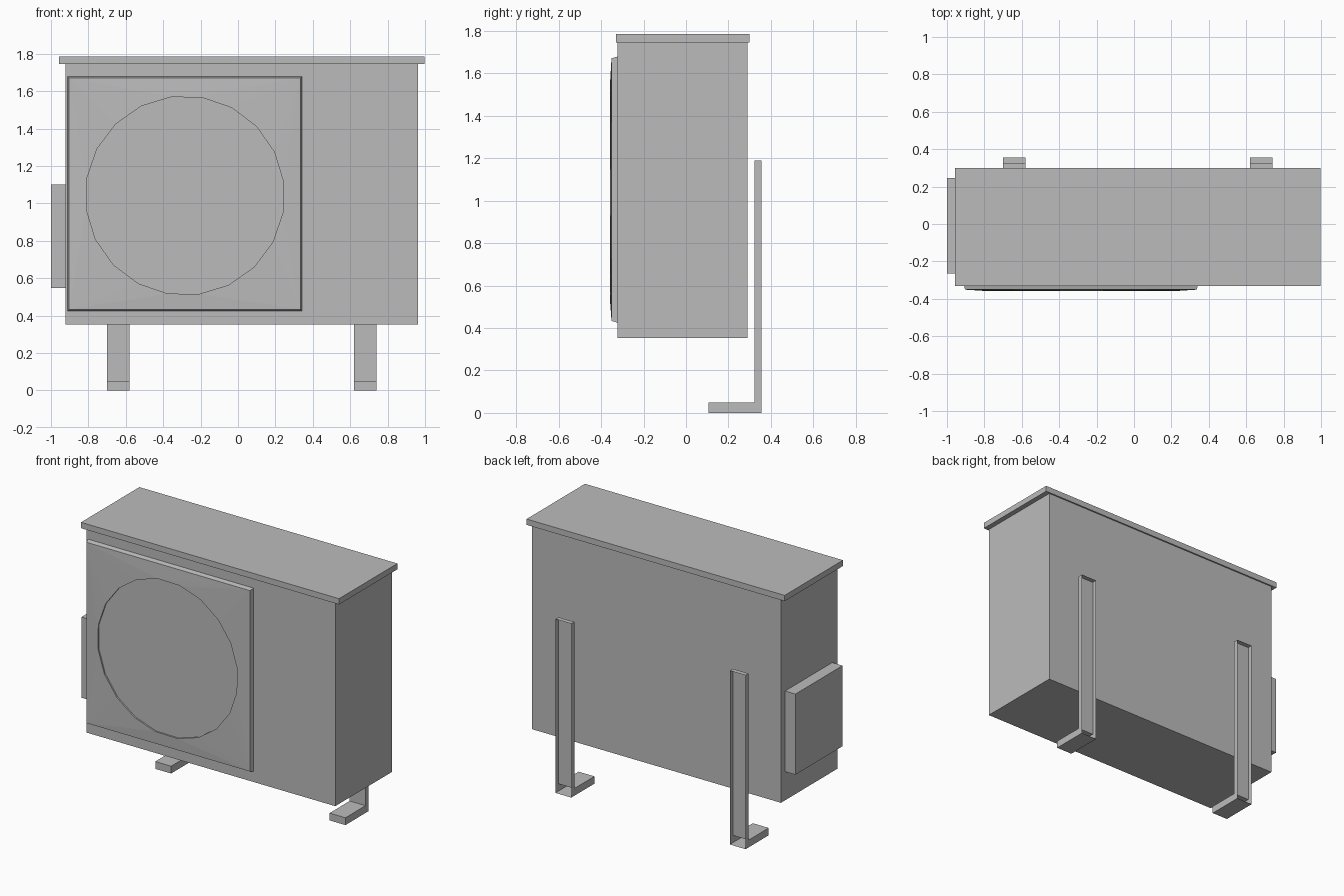
import bpy, bmesh
from math import cos, sin, radians

cube = bpy.data.objects.get("Cube")
if cube:
    bpy.data.objects.remove(cube, do_unlink=True)

GREY = (0.5, 0.5, 0.5, 1)
paint = bpy.data.materials.new("grey_metal")
paint.use_nodes = True
paint.diffuse_color = GREY
for node in paint.node_tree.nodes:
    if node.type == 'BSDF_PRINCIPLED':
        node.inputs["Base Color"].default_value = GREY


def finish(name, bm):
    bmesh.ops.recalc_face_normals(bm, faces=bm.faces)
    mesh = bpy.data.meshes.new(name)
    bm.to_mesh(mesh)
    bm.free()
    mesh.materials.append(paint)
    obj = bpy.data.objects.new(name, mesh)
    bpy.context.collection.objects.link(obj)
    return obj


def box(name, xs, ys, zs):
    bm = bmesh.new()
    bmesh.ops.create_cube(bm, size=1)
    for v in bm.verts:
        v.co = [r[0] if c < 0 else r[1] for c, r in zip(v.co, (xs, ys, zs))]
    return finish(name, bm)


def ring_faces(bm, a, b):
    for i in range(len(a)):
        j = (i + 1) % len(a)
        bm.faces.new((a[i], a[j], b[j], b[i]))


# Casing, overhanging lid and side valve cover
box("casing", (-0.922, 0.962), (-0.322, 0.29), (0.352, 1.745))
box("lid", (-0.957, 0.997), (-0.331, 0.3), (1.745, 1.785))
box("valve_cover", (-1.0, -0.922), (-0.265, 0.245), (0.548, 1.1))

# Fan panel: tapered square frame rising gently to a shallow round recess
CX, CZ, HALF, RADIUS, SIDES = -0.284, 1.052, 0.627, 0.532, 20
bm = bmesh.new()


def square(half, y):
    corners = ((1, 1), (-1, 1), (-1, -1), (1, -1))
    return [bm.verts.new((CX + sx * half, y, CZ + sz * half)) for sx, sz in corners]


def circle(y):
    angles = [radians(8 + 360 * i / SIDES) for i in range(SIDES)]
    return [bm.verts.new((CX + RADIUS * cos(a), y, CZ - 0.01 + RADIUS * sin(a)))
            for a in angles]


back, front = square(HALF, -0.322), square(HALF - 0.008, -0.351)
rim, floor = circle(-0.357), circle(-0.347)
ring_faces(bm, back, front)
ring_faces(bm, rim, floor)
bm.faces.new(floor)
step = SIDES // 4
for q in range(4):
    # Each corner fans to its quarter of the rim, then joins the next corner
    for i in range(step):
        k = q * step + i
        bm.faces.new((front[q], rim[k], rim[(k + 1) % SIDES]))
    bm.faces.new((front[q], rim[(q + 1) * step % SIDES], front[(q + 1) % 4]))
finish("fan_panel", bm)

# Hollow L-shaped wall brackets, open at the back
PROFILE = [(0.355, 0), (0.105, 0), (0.105, 0.05), (0.322, 0.05), (0.322, 1.19), (0.355, 1.19)]
for name, x in (("right_bracket", -0.64), ("left_bracket", 0.68)):
    bm = bmesh.new()
    near, far = [[bm.verts.new((x + dx, y, z)) for y, z in PROFILE] for dx in (-0.06, 0.06)]
    bm.faces.new(near)
    bm.faces.new(far)
    for i in range(len(PROFILE) - 1):
        bm.faces.new((near[i], near[i + 1], far[i + 1], far[i]))
    finish(name, bm)
